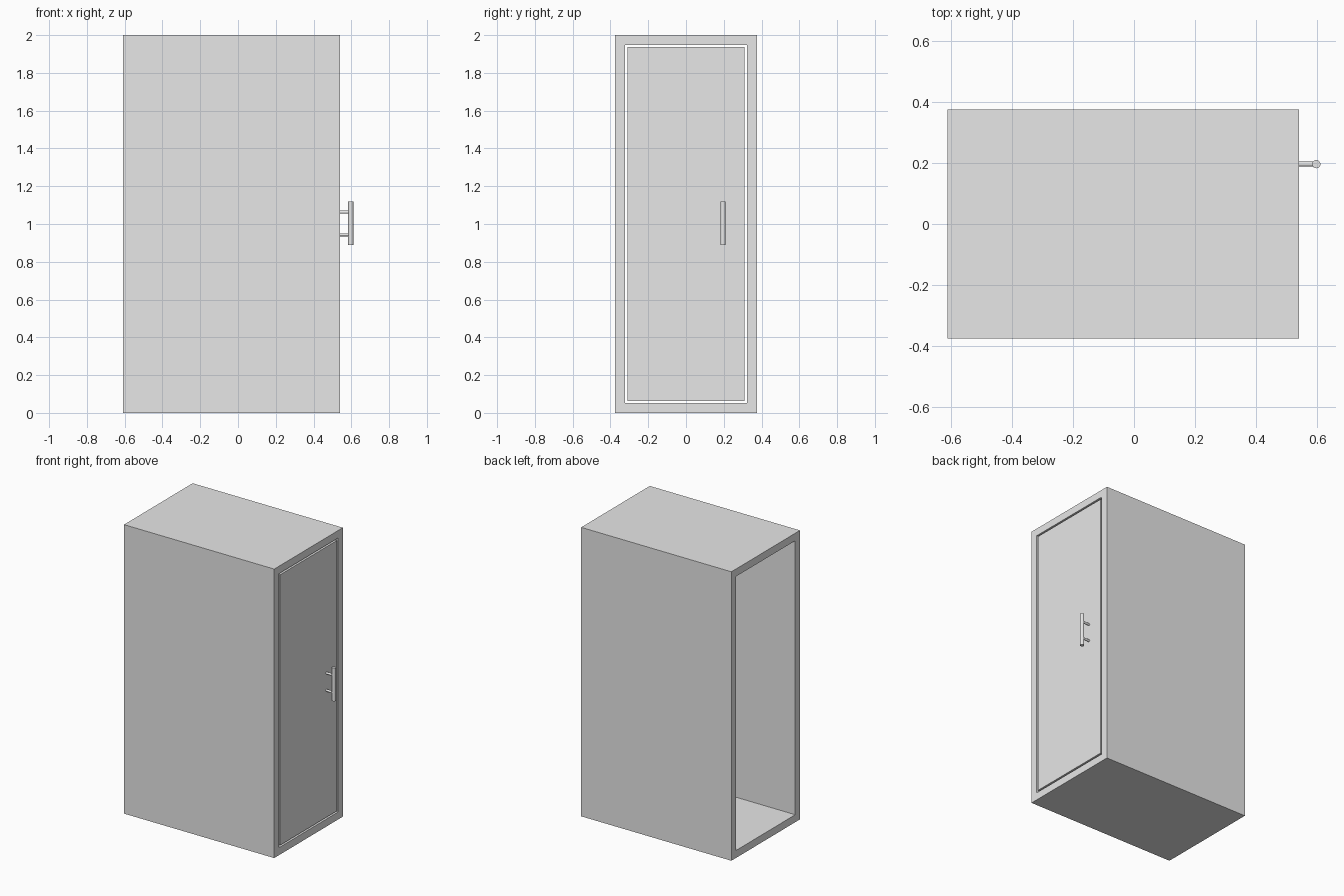
import bpy
import bmesh
import math
from mathutils import Vector

cube = bpy.data.objects.get("Cube")
if cube:
    bpy.data.objects.remove(cube, do_unlink=True)

# One plain grey for the whole model
GREY = (0.8, 0.8, 0.8, 1.0)
grey = bpy.data.materials.new("plain_grey")
grey.diffuse_color = GREY
grey.use_nodes = True
for node in grey.node_tree.nodes:
    if node.type == 'BSDF_PRINCIPLED':
        node.inputs["Base Color"].default_value = GREY

# Main sizes
BACK, FRONT = -0.61, 0.54
HALF_WIDTH, HEIGHT = 0.375, 2.0
WALL, GAP = 0.052, 0.012
DOOR_DEPTH = 0.05
HANDLE_X, HANDLE_Y, HANDLE_Z = 0.597, 0.196, 1.003


def add_object(name, bm):
    bmesh.ops.recalc_face_normals(bm, faces=bm.faces)
    mesh = bpy.data.meshes.new(name)
    bm.to_mesh(mesh)
    bm.free()
    mesh.materials.append(grey)
    obj = bpy.data.objects.new(name, mesh)
    bpy.context.collection.objects.link(obj)
    return obj


def rectangle(bm, x, inset):
    """Ring of four corners across the cabinet, inset from its outside."""
    y = HALF_WIDTH - inset
    low, high = inset, HEIGHT - inset
    return [bm.verts.new((x, *c)) for c in ((-y, low), (y, low), (y, high), (-y, high))]


def bridge(bm, a, b):
    for i in range(4):
        j = (i + 1) % 4
        bm.faces.new((a[i], a[j], b[j], b[i]))


def cylinder(name, start, end, radius, sides=24):
    start, end = Vector(start), Vector(end)
    axis = end - start
    bm = bmesh.new()
    bmesh.ops.create_cone(bm, cap_ends=True, segments=sides,
                          radius1=radius, radius2=radius, depth=axis.length)
    bm.transform(axis.to_track_quat('Z', 'Y').to_matrix().to_4x4())
    bmesh.ops.translate(bm, vec=(start + end) / 2, verts=bm.verts)
    obj = add_object(name, bm)
    bpy.ops.object.select_all(action='DESELECT')
    obj.select_set(True)
    bpy.context.view_layer.objects.active = obj
    bpy.ops.object.shade_smooth_by_angle(angle=math.radians(40))


# Cabinet shell: a rectangular tube, open at both ends
bm = bmesh.new()
rings = [rectangle(bm, x, inset) for x, inset in
         ((BACK, 0), (FRONT, 0), (FRONT, WALL), (BACK, WALL))]
for k in range(4):
    bridge(bm, rings[k], rings[(k + 1) % 4])
add_object("cabinet_shell", bm)

# Door: a flush slab with a thin gap all round
bm = bmesh.new()
inner = rectangle(bm, FRONT - DOOR_DEPTH, WALL + GAP)
outer = rectangle(bm, FRONT, WALL + GAP)
bridge(bm, inner, outer)
bm.faces.new(inner)
bm.faces.new(outer)
add_object("door", bm)

# Handle: an upright bar on two pegs
cylinder("handle_bar", (HANDLE_X, HANDLE_Y, HANDLE_Z - 0.115),
         (HANDLE_X, HANDLE_Y, HANDLE_Z + 0.115), 0.0135)
for name, offset in (("lower_handle_peg", -0.06), ("upper_handle_peg", 0.06)):
    z = HANDLE_Z + offset
    cylinder(name, (FRONT, HANDLE_Y, z), (HANDLE_X, HANDLE_Y, z), 0.008)
